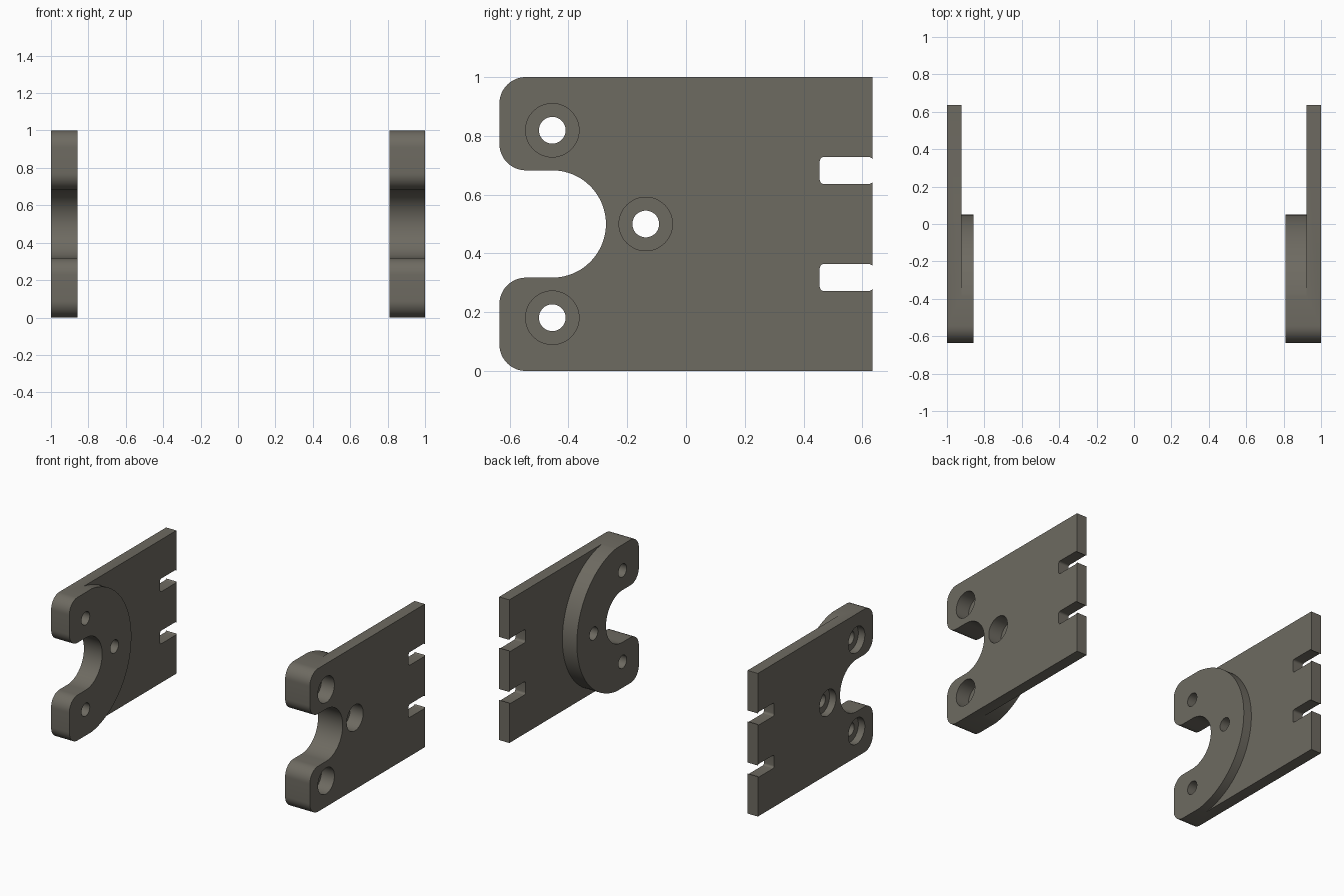
import bpy, bmesh
from math import sin, cos, radians

if "Cube" in bpy.data.objects:
    bpy.data.objects.remove(bpy.data.objects["Cube"])

CY, CZ = -0.455, 0.5            # centre of the open notch and of the boss
HOLES = [(CY, 0.819), (CY, 0.181), (-0.137, 0.5)]


def arc(cy, cz, r, a0, a1, n=12):
    return [(cy + r * cos(radians(a0 + (a1 - a0) * i / n)),
             cz + r * sin(radians(a0 + (a1 - a0) * i / n))) for i in range(n + 1)]


def circle(cy, cz, r, n=48):
    return arc(cy, cz, r, 0, 360, n)[:-1]


def rounded_rect(y0, y1, z0, z1, r):
    return (arc(y1 - r, z1 - r, r, 0, 90, 6) + arc(y0 + r, z1 - r, r, 90, 180, 6)
            + arc(y0 + r, z0 + r, r, 180, 270, 6) + arc(y1 - r, z0 + r, r, 270, 360, 6))


def prism(name, pts, xa, xb):
    """Extrude a y-z profile along x."""
    bm = bmesh.new()
    face = bm.faces.new([bm.verts.new((xa, y, z)) for y, z in pts])
    ext = bmesh.ops.extrude_face_region(bm, geom=[face])
    bmesh.ops.translate(bm, vec=(xb - xa, 0, 0),
                        verts=[v for v in ext["geom"] if isinstance(v, bmesh.types.BMVert)])
    bmesh.ops.recalc_face_normals(bm, faces=bm.faces)
    me = bpy.data.meshes.new(name)
    bm.to_mesh(me)
    bm.free()
    ob = bpy.data.objects.new(name, me)
    bpy.context.collection.objects.link(ob)
    return ob


def cut(ob, cutters):
    for c in cutters:
        c.hide_render = True
        m = ob.modifiers.new("cut", "BOOLEAN")
        m.operation, m.solver, m.object = "DIFFERENCE", "EXACT", c
    dg = bpy.context.evaluated_depsgraph_get()
    me = bpy.data.meshes.new_from_object(ob.evaluated_get(dg))
    ob.modifiers.clear()
    ob.data = me
    for c in cutters:
        bpy.data.objects.remove(c)


# Dark warm grey finish
finish = bpy.data.materials.new("dark_metal")
finish.diffuse_color = (0.155, 0.145, 0.12, 1)
finish.use_nodes = True
finish.node_tree.nodes["Principled BSDF"].inputs["Base Color"].default_value = finish.diffuse_color

# Plate outline with two rounded arms around an open notch
outline = ([(0.635, 0), (0.635, 1)]
           + arc(-0.545, 0.91, 0.09, 90, 180) + arc(-0.545, 0.7725, 0.09, 180, 270)
           + arc(CY, CZ, 0.1825, 90, -90, 40)
           + arc(-0.545, 0.2275, 0.09, 90, 180) + arc(-0.545, 0.09, 0.09, 180, 270))

# Everything outside the round boss, cleared down to the thin plate
clearance = (arc(CY, CZ, 0.5045, -90, 90, 96)
             + [(CY, 1.2), (1, 1.2), (1, -0.2), (CY, -0.2)])


def make_plate(name, side, thickness):
    x = lambda depth: side * (1 - depth)      # depth measured from the outer face
    plate = prism(name, outline, x(0), x(thickness))
    plate.data.materials.append(finish)
    cutters = [prism("clearance", clearance, x(0.079), x(thickness + 0.1))]
    # Edge slots
    for z in (0.318, 0.682):
        cutters.append(prism("slot", rounded_rect(0.455, 0.637, z - 0.046, z + 0.046, 0.015),
                             x(-0.1), x(thickness + 0.1)))
    # Counterbored screw holes, sunk from the outer face
    for y, z in HOLES:
        cutters.append(prism("bore", circle(y, z, 0.091), x(-0.1), x(thickness - 0.091)))
        cutters.append(prism("hole", circle(y, z, 0.0455), x(-0.12), x(thickness + 0.1)))
    cut(plate, cutters)
    bpy.ops.object.select_all(action="DESELECT")
    plate.select_set(True)
    bpy.context.view_layer.objects.active = plate
    bpy.ops.object.shade_smooth_by_angle(angle=radians(30))


make_plate("left_plate", -1, 0.141)
make_plate("right_plate", 1, 0.191)
